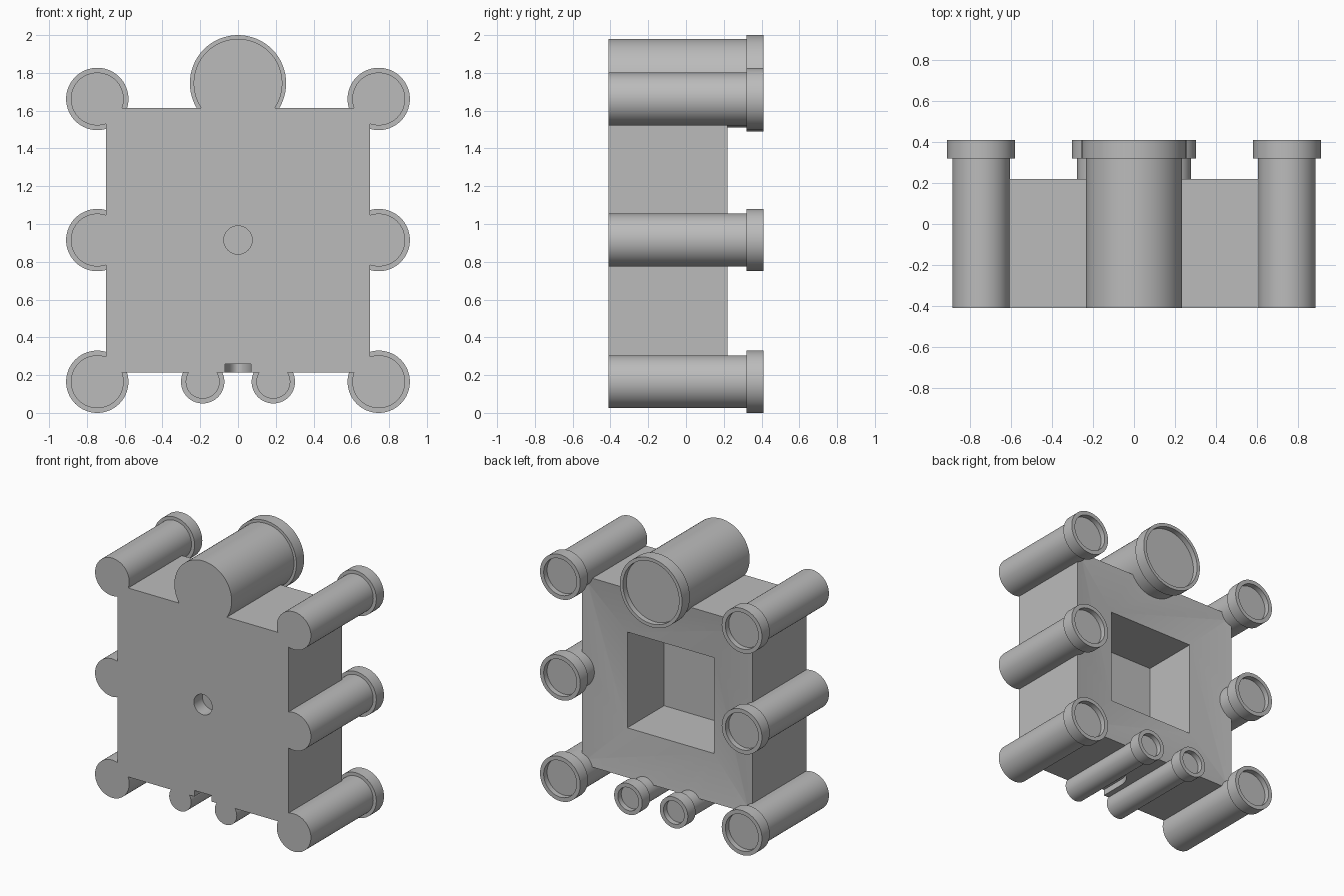
import bpy, bmesh, math
from mathutils import Vector

cube = bpy.data.objects.get("Cube")
if cube:
    bpy.data.objects.remove(cube, do_unlink=True)

stone = bpy.data.materials.new("grey_stone")
stone.use_nodes = True
COLOR = (0.5, 0.5, 0.5, 1)
stone.diffuse_color = COLOR
stone.node_tree.nodes["Principled BSDF"].inputs["Base Color"].default_value = COLOR

FRONT, WALL_TOP, SHAFT_TOP, BACK = -0.41, 0.22, 0.32, 0.41
MID_Z, HALF = 0.915, 0.70


def make(name, bm):
    bmesh.ops.remove_doubles(bm, verts=bm.verts, dist=1e-5)
    bmesh.ops.recalc_face_normals(bm, faces=bm.faces)
    mesh = bpy.data.meshes.new(name)
    bm.to_mesh(mesh)
    bm.free()
    mesh.materials.append(stone)
    obj = bpy.data.objects.new(name, mesh)
    bpy.context.collection.objects.link(obj)
    return obj


def lathe(name, x, z, profile, n=64):
    """Closed solid turned about the y direction from (radius, y) rings."""
    bm = bmesh.new()
    rings = [[bm.verts.new((x + r * math.cos(math.tau * i / n), y,
                            z + r * math.sin(math.tau * i / n)))
              for i in range(n)] for r, y in profile]
    for a, b in zip(rings, rings[1:]):
        for i in range(n):
            j = (i + 1) % n
            bm.faces.new((a[i], a[j], b[j], b[i]))
    bm.faces.new(rings[0])
    bm.faces.new(rings[-1])
    return make(name, bm)


def boolean(target, other, operation):
    mod = target.modifiers.new("join", 'BOOLEAN')
    mod.object, mod.operation, mod.solver = other, operation, 'EXACT'
    bpy.context.view_layer.objects.active = target
    bpy.ops.object.modifier_apply(modifier=mod.name)
    bpy.data.objects.remove(other, do_unlink=True)


def smooth(obj):
    bpy.ops.object.select_all(action='DESELECT')
    obj.select_set(True)
    bpy.context.view_layer.objects.active = obj
    bpy.ops.object.shade_smooth_by_angle(angle=math.radians(30))


# Square walls with a top sloping inwards to a sunken courtyard
bm = bmesh.new()
loops = [[bm.verts.new((sx * h, y, MID_Z + sz * h))
          for sx, sz in ((-1, -1), (1, -1), (1, 1), (-1, 1))]
         for h, y in ((HALF, FRONT), (HALF, WALL_TOP), (0.355, 0.18), (0.355, -0.25))]
for a, b in zip(loops, loops[1:]):
    for i in range(4):
        j = (i + 1) % 4
        bm.faces.new((a[i], a[j], b[j], b[i]))
bm.faces.new(loops[0])
bm.faces.new(loops[-1])
castle = make("castle_walls_and_towers", bm)

# Towers: name, x, z, shaft radius
towers = [("great_tower", 0, 1.745, 0.235)]
for side, s in (("left", 1), ("right", -1)):
    towers += [(f"{side}_gate_tower", s * 0.187, 0.165, 0.09)]
    for level, z in (("lower", 0.165), ("middle", MID_Z), ("upper", 1.662)):
        towers.append((f"{side}_{level}_tower", s * 0.745, z, 0.14))

for name, x, z, r in towers:
    shaft = lathe(name, x, z, [(r, FRONT), (r, SHAFT_TOP + 0.02)])
    boolean(castle, shaft, 'UNION')
    # Wider hollow crown
    rim = r + (0.02 if r > 0.2 else 0.025)
    crown = lathe(name + "_crown", x, z, [(rim, SHAFT_TOP), (rim, BACK),
                                          (r - 0.005, BACK), (r - 0.005, BACK - 0.04)])
    smooth(crown)

# Blind round socket in the front
socket = lathe("socket_cutter", 0, MID_Z, [(0.075, FRONT - 0.1), (0.075, FRONT + 0.1)], 48)
boolean(castle, socket, 'DIFFERENCE')

# Pointed gate niche in the bottom wall
bm = bmesh.new()
arch = [(0.07 * math.cos(t), -0.22 + 0.12 * math.sin(t) ** 1.3)
        for t in (math.pi / 2 * k / 8 for k in range(9))]
outline = [(0.07, FRONT - 0.1)] + arch + [(-x, y) for x, y in arch[-2::-1]] + [(-0.07, FRONT - 0.1)]
face = bm.faces.new([bm.verts.new((x, y, 0.1)) for x, y in outline])
extruded = bmesh.ops.extrude_face_region(bm, geom=[face])
bmesh.ops.translate(bm, vec=Vector((0, 0, 0.16)),
                    verts=[v for v in extruded["geom"] if isinstance(v, bmesh.types.BMVert)])
boolean(castle, make("gate_cutter", bm), 'DIFFERENCE')
smooth(castle)
